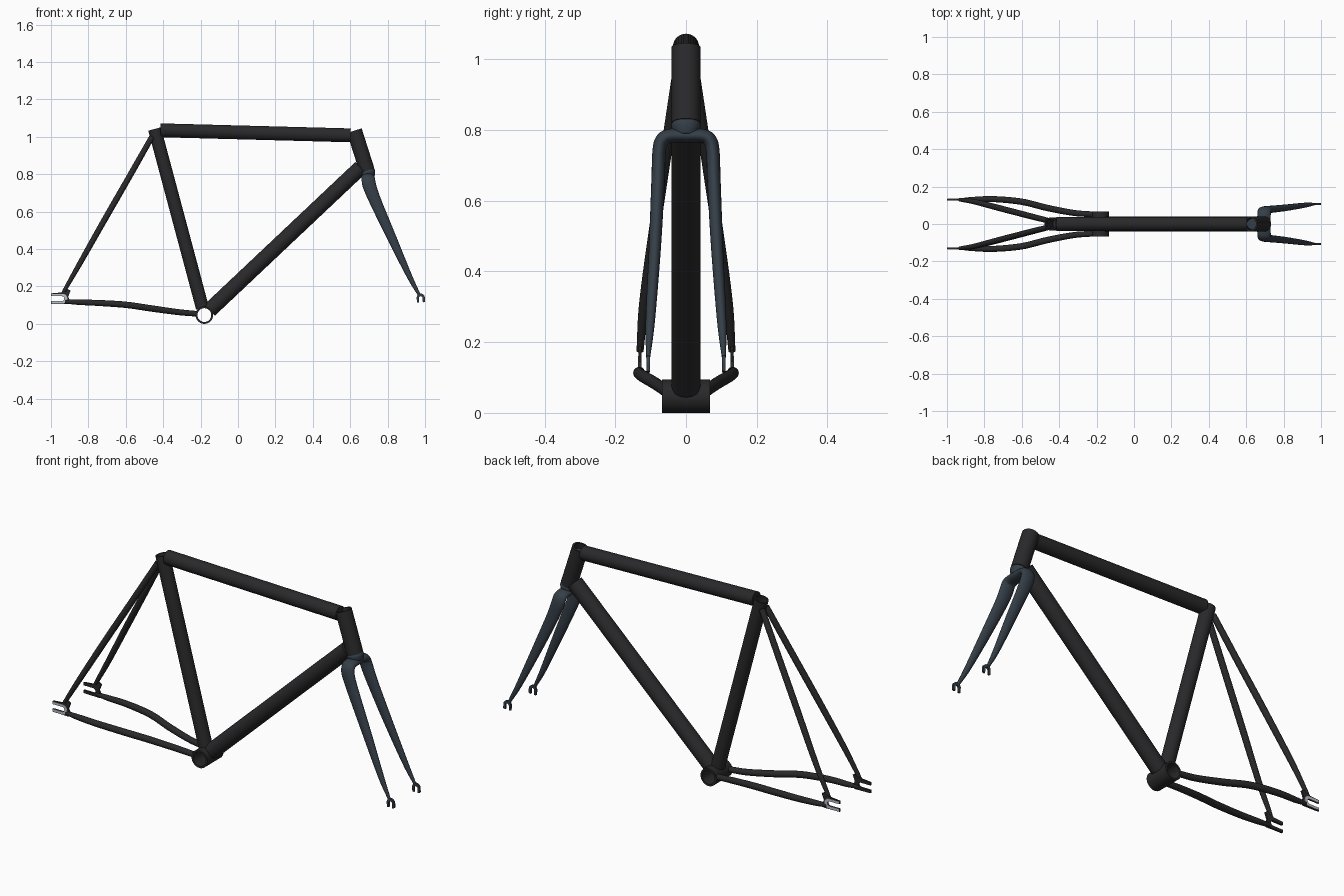
import bpy, bmesh, math
from mathutils import Vector

if "Cube" in bpy.data.objects:
    bpy.data.objects.remove(bpy.data.objects["Cube"])

SEG = 32


def material(name, color):
    m = bpy.data.materials.new(name)
    m.diffuse_color = (*color, 1)
    m.use_nodes = True
    m.node_tree.nodes["Principled BSDF"].inputs["Base Color"].default_value = m.diffuse_color
    return m


BLACK = material("black_paint", (0.022, 0.022, 0.024))
BLUE = material("dark_blue_paint", (0.035, 0.048, 0.063))
SILVER = material("bare_metal", (0.5, 0.54, 0.6))


def finish(name, bm, mat, mirror=False):
    bmesh.ops.recalc_face_normals(bm, faces=bm.faces)
    me = bpy.data.meshes.new(name)
    bm.to_mesh(me)
    bm.free()
    ob = bpy.data.objects.new(name, me)
    bpy.context.collection.objects.link(ob)
    me.materials.append(mat)
    if mirror:
        mod = ob.modifiers.new("mirror", "MIRROR")
        mod.use_axis = (False, True, False)
    bpy.ops.object.select_all(action="DESELECT")
    ob.select_set(True)
    bpy.context.view_layer.objects.active = ob
    bpy.ops.object.shade_smooth_by_angle(angle=math.radians(40))
    return ob


def ring(bm, centre, tangent, ref, ra, rb):
    t = tangent.normalized()
    a = (ref - ref.dot(t) * t).normalized()
    b = t.cross(a)
    return [bm.verts.new(centre + a * ra * math.cos(2 * math.pi * i / SEG)
                         + b * rb * math.sin(2 * math.pi * i / SEG)) for i in range(SEG)]


def bridge(bm, r1, r2):
    for i in range(SEG):
        j = (i + 1) % SEG
        bm.faces.new((r1[i], r1[j], r2[j], r2[i]))


def lathe(name, p0, p1, profile, mat, caps=True, closed=False):
    """Rings of (distance along p0->p1, radius)."""
    bm = bmesh.new()
    p0, p1 = Vector(p0), Vector(p1)
    d = (p1 - p0).normalized()
    ref = Vector((1, 0, 0)) if abs(d.x) < 0.6 else Vector((0, 1, 0))
    rings = [ring(bm, p0 + d * s, d, ref, r, r) for s, r in profile]
    for r1, r2 in zip(rings, rings[1:]):
        bridge(bm, r1, r2)
    if closed:
        bridge(bm, rings[-1], rings[0])
    elif caps:
        bm.faces.new(rings[0])
        bm.faces.new(rings[-1])
    return finish(name, bm, mat)


def rod(name, p0, p1, r, mat):
    return lathe(name, p0, p1, [(0, r), ((Vector(p1) - Vector(p0)).length, r)], mat)


def sweep(name, pts, ref, mat, steps=8, cap_start=True):
    """Smooth mirrored tube through points (x, y, z, radius along ref, other radius)."""
    P = [Vector(p) for p in pts]
    P = [2 * P[0] - P[1]] + P + [2 * P[-1] - P[-2]]
    path = []
    for a, b, c, d in zip(P, P[1:], P[2:], P[3:]):
        for k in range(steps):
            t = k / steps
            path.append(0.5 * (2 * b + (c - a) * t + (2 * a - 5 * b + 4 * c - d) * t * t
                               + (3 * b - a - 3 * c + d) * t ** 3))
    path.append(P[-2])
    bm = bmesh.new()
    rings = []
    for i, p in enumerate(path):
        tan = path[min(i + 1, len(path) - 1)] - path[max(i - 1, 0)]
        tan = Vector(tan[:3])
        if i == 0 and not cap_start:
            tan = Vector((0, 1, 0))
        rings.append(ring(bm, Vector(p[:3]), tan, Vector(ref), p[3], p[4]))
    for r1, r2 in zip(rings, rings[1:]):
        bridge(bm, r1, r2)
    if cap_start:
        bm.faces.new(rings[0])
    bm.faces.new(rings[-1])
    return finish(name, bm, mat, mirror=True)


def plate(name, outline, y, thick, mat):
    bm = bmesh.new()
    f = bm.faces.new([bm.verts.new((x, y - thick / 2, z)) for x, z in outline])
    new = bmesh.ops.extrude_face_region(bm, geom=[f])["geom"]
    bmesh.ops.translate(bm, vec=(0, thick, 0), verts=[v for v in new if isinstance(v, bmesh.types.BMVert)])
    return finish(name, bm, mat, mirror=True)


def arc(cx, cz, r, a0, a1, n=10):
    return [(cx + r * math.cos(math.radians(a0 + (a1 - a0) * i / n)),
             cz + r * math.sin(math.radians(a0 + (a1 - a0) * i / n))) for i in range(n + 1)]


# Main tubes
bb = Vector((-0.18, 0, 0.047))
seat_top = Vector((-0.446, 0, 1.042))
head_top, head_bot = Vector((0.622, 0, 1.033)), Vector((0.69, 0, 0.82))
down_end = Vector((0.655, 0, 0.835))

lathe("bottom_bracket_shell", (bb.x, -0.068, bb.z), (bb.x, 0.068, bb.z),
      [(0, 0.047), (0.136, 0.047), (0.136, 0.037), (0, 0.037)], BLACK, closed=True)
start = bb + (seat_top - bb).normalized() * 0.039
L = (seat_top - start).length
lathe("seat_tube", start, seat_top,
      [(0, 0.035), (L, 0.035), (L, 0.028), (L - 0.15, 0.028)], BLACK)
rod("down_tube", bb + (down_end - bb).normalized() * 0.039, down_end, 0.041, BLACK)
rod("top_tube", (-0.415, 0, 1.035), (0.602, 0, 1.008), 0.037, BLACK)
L = (head_bot - head_top).length
lathe("head_tube", head_top, head_bot,
      [(0, 0.041), (L, 0.041), (L, 0.032), (0, 0.032)], BLACK, closed=True)

# Rear stays
sweep("seat_stay", [(-0.46, 0.018, 1.0, 0.015, 0.015), (-0.585, 0.050, 0.78, 0.016, 0.016),
                    (-0.72, 0.085, 0.545, 0.016, 0.016), (-0.85, 0.118, 0.315, 0.014, 0.014),
                    (-0.93, 0.130, 0.175, 0.010, 0.010)], (0, 1, 0), BLACK)
sweep("chain_stay", [(-0.22, 0.052, 0.054, 0.015, 0.015), (-0.32, 0.059, 0.063, 0.016, 0.016),
                     (-0.46, 0.085, 0.082, 0.017, 0.017), (-0.60, 0.119, 0.102, 0.017, 0.017),
                     (-0.75, 0.133, 0.112, 0.016, 0.016), (-0.86, 0.131, 0.116, 0.014, 0.014),
                     (-0.925, 0.130, 0.120, 0.008, 0.010)], (0, 1, 0), BLACK)

# Rear dropouts with slots open to the back
slot = arc(-0.942, 0.135, 0.013, 90, -90)
plate("rear_dropout", [(-1, 0.148)] + slot + [(-1, 0.122), (-1, 0.107), (-0.905, 0.105),
      (-0.898, 0.125), (-0.908, 0.145), (-0.895, 0.178), (-0.925, 0.195),
      (-0.945, 0.168), (-1, 0.163)], 0.130, 0.009, BLACK)
plate("dropout_face", [(-0.998, 0.148)] + slot + [(-0.998, 0.122), (-0.998, 0.109)]
      + arc(-0.938, 0.135, 0.026, -90, 90) + [(-0.998, 0.161)], 0.1352, 0.002, SILVER)

# Fork: collar, steerer and two tapering blades from an arched crown
axis = (head_bot - head_top).normalized()
lathe("fork_collar", head_bot, head_bot + axis,
      [(0, 0.038), (0.004, 0.041), (0.014, 0.041), (0.03, 0.035), (0.04, 0.03)], BLUE)
rod("fork_steerer", head_top + axis * 0.03, head_bot + axis * 0.02, 0.029, BLUE)
sweep("fork_blade", [(0.695, 0.0, 0.784, 0.036, 0.020), (0.695, 0.045, 0.783, 0.036, 0.020),
                     (0.697, 0.067, 0.771, 0.036, 0.020), (0.703, 0.076, 0.738, 0.036, 0.019),
                     (0.735, 0.079, 0.655, 0.032, 0.019), (0.82, 0.088, 0.465, 0.025, 0.017),
                     (0.915, 0.101, 0.258, 0.015, 0.013), (0.967, 0.107, 0.158, 0.008, 0.006)],
      (1, 0, 0), BLUE, cap_start=False)
plate("fork_dropout", [(0.957, 0.114)] + arc(0.977, 0.140, 0.022, 190, 0)
      + [(1.0, 0.118), (0.988, 0.114)] + arc(0.977, 0.138, 0.010, 0, 180)
      + [(0.967, 0.114)], 0.107, 0.010, BLUE)
